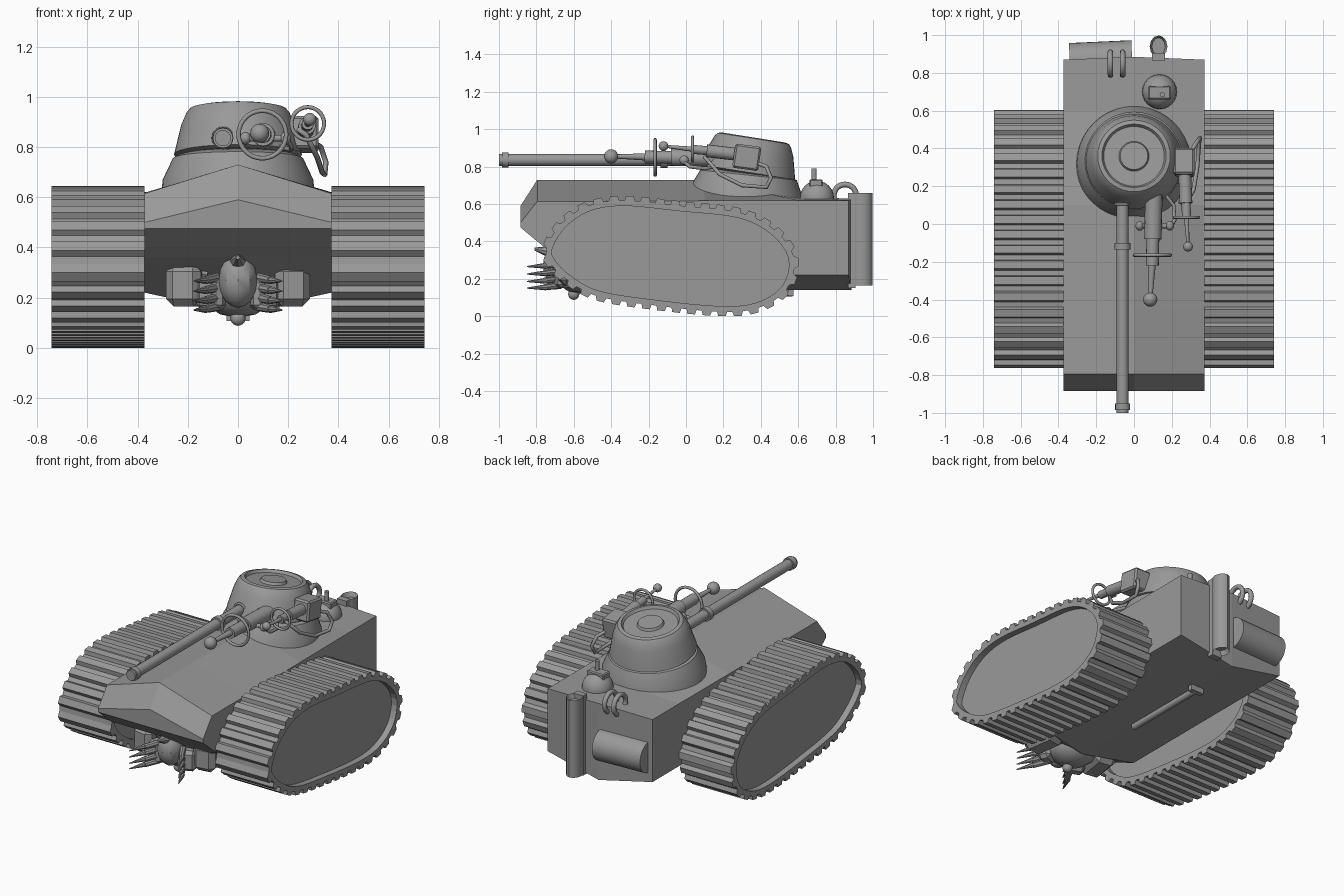
import bpy, bmesh, math
from mathutils import Vector, Euler

cube = bpy.data.objects.get("Cube")
if cube:
    bpy.data.objects.remove(cube, do_unlink=True)

grey = bpy.data.materials.new("armour_grey")
grey.use_nodes = True
grey.diffuse_color = (0.32, 0.32, 0.32, 1)
grey.node_tree.nodes["Principled BSDF"].inputs["Base Color"].default_value = (0.32, 0.32, 0.32, 1)


def finish(name, bm, smooth=True):
    """Turn a bmesh into a coloured object."""
    bmesh.ops.recalc_face_normals(bm, faces=bm.faces[:])
    mesh = bpy.data.meshes.new(name)
    bm.to_mesh(mesh)
    bm.free()
    mesh.materials.append(grey)
    ob = bpy.data.objects.new(name, mesh)
    bpy.context.collection.objects.link(ob)
    if smooth:
        bpy.ops.object.select_all(action='DESELECT')
        ob.select_set(True)
        bpy.context.view_layer.objects.active = ob
        bpy.ops.object.shade_smooth_by_angle(angle=math.radians(35))
    return ob


def rod(name, p, q, r1, r2=None, sides=16):
    """Cylinder or cone between two points."""
    p, q = Vector(p), Vector(q)
    bm = bmesh.new()
    bmesh.ops.create_cone(bm, cap_ends=True, segments=sides, radius1=r1,
                          radius2=r1 if r2 is None else r2, depth=(q - p).length)
    ob = finish(name, bm)
    ob.location = (p + q) / 2
    ob.rotation_euler = (q - p).to_track_quat('Z', 'Y').to_euler()
    return ob


def ball(name, at, scale, u=16, v=10):
    bm = bmesh.new()
    bmesh.ops.create_uvsphere(bm, u_segments=u, v_segments=v, radius=1)
    bmesh.ops.scale(bm, vec=scale, verts=bm.verts[:])
    ob = finish(name, bm)
    ob.location = at
    return ob


def box(name, at, size, rot=(0, 0, 0), bevel=0.0):
    bm = bmesh.new()
    bmesh.ops.create_cube(bm, size=1)
    bmesh.ops.scale(bm, vec=size, verts=bm.verts[:])
    if bevel:
        bmesh.ops.bevel(bm, geom=bm.edges[:], offset=bevel, segments=1, affect='EDGES')
    ob = finish(name, bm, False)
    ob.location, ob.rotation_euler = at, rot
    return ob


def lathe(name, profile, at, tilt=0.0, seg=40):
    """Revolve (radius, height) points around z."""
    bm = bmesh.new()
    verts = [bm.verts.new((r, 0, z)) for r, z in profile]
    edges = [bm.edges.new(pair) for pair in zip(verts, verts[1:])]
    bmesh.ops.spin(bm, geom=verts + edges, cent=(0, 0, 0), axis=(0, 0, 1),
                   angle=math.tau, steps=seg)
    bmesh.ops.remove_doubles(bm, verts=bm.verts[:], dist=1e-4)
    ob = finish(name, bm)
    ob.location, ob.rotation_euler = at, (math.radians(tilt), 0, 0)
    return ob


def hoop(name, at, big, small, rot):
    bpy.ops.mesh.primitive_torus_add(location=at, rotation=rot, major_radius=big,
                                     minor_radius=small, major_segments=28, minor_segments=8)
    ob = bpy.context.object
    ob.name = name
    ob.data.materials.append(grey)
    bpy.ops.object.shade_smooth()


def tube(name, points, r):
    cu = bpy.data.curves.new(name, 'CURVE')
    cu.dimensions, cu.bevel_depth, cu.bevel_resolution, cu.use_fill_caps = '3D', r, 2, True
    sp = cu.splines.new('POLY')
    sp.points.add(len(points) - 1)
    for pt, co in zip(sp.points, points):
        pt.co = (*co, 1)
    cu.materials.append(grey)
    bpy.context.collection.objects.link(bpy.data.objects.new(name, cu))


# Hull: stations of y, ridge, shoulder, lower side and keel heights
W = 0.372
stations = [(-.885, .59, .5, .475, .475), (-.795, .73, .615, .4, .4), (-.745, .73, .615, .36, .36),
            (-.45, .73, .615, .22, .14), (.1, .73, .618, .22, .14), (.6, .635, .62, .22, .14),
            (.87, .63, .62, .22, .14)]
bm = bmesh.new()
loops = []
for y, ridge, shoulder, low, keel in stations:
    bow = y + 0.015 if y > .8 else y
    ring = [(0, bow, ridge), (W, y, shoulder), (W, y, low), (0, bow, keel), (-W, y, low), (-W, y, shoulder)]
    loops.append([bm.verts.new(c) for c in ring])
for a, b in zip(loops, loops[1:]):
    for i in range(6):
        j = (i + 1) % 6
        bm.faces.new((a[i], a[j], b[j], b[i]))
for ring in (loops[0], loops[-1]):
    bm.faces.new(ring[0:4])
    bm.faces.new(ring[3:6] + ring[0:1])
finish("hull", bm, False)

# Track outline, smoothed and resampled evenly
outline = [(-.715, .36), (-.645, .475), (-.515, .562), (-.33, .59), (-.035, .562), (.26, .53),
           (.42, .465), (.525, .36), (.55, .26), (.5, .145), (.365, .07), (.18, .055),
           (-.14, .085), (-.46, .135), (-.62, .22), (-.7, .3)]
P = [Vector(p) for p in outline]
fine = []
for i in range(len(P)):
    a, b, c, d = (P[(i + k) % len(P)] for k in (-1, 0, 1, 2))
    for s in range(30):
        t = s / 30
        fine.append(.5 * (2 * b + (c - a) * t + (2 * a - 5 * b + 4 * c - d) * t * t
                          + (3 * b - a - 3 * c + d) * t ** 3))
run = [0]
for i, p in enumerate(fine):
    run.append(run[-1] + (fine[(i + 1) % len(fine)] - p).length)
LINKS = 37
path, k = [], 0
for i in range(LINKS * 4):
    # Uneven spacing gives wide cleats with steep flanks
    want = run[-1] * (i // 4 + (0, .08, .58, .66)[i % 4]) / LINKS
    while run[k + 1] < want:
        k += 1
    path.append(fine[k].lerp(fine[(k + 1) % len(fine)], (want - run[k]) / (run[k + 1] - run[k])))


def track(name, x0, x1):
    bm = bmesh.new()
    n = len(path)
    rims = {}
    for x in (x0, x1):
        outer, inner = [], []
        for i, p in enumerate(path):
            d = path[(i + 1) % n] - path[i - 1]
            normal = Vector((-d.y, d.x)).normalized()
            q = p + normal * (.054 if i % 4 in (1, 2) else .03)
            outer.append(bm.verts.new((x, q.x, q.y)))
            inner.append(bm.verts.new((x, p.x, p.y)))
        rims[x] = outer, inner
    (oa, ia), (ob_, ib) = rims[x0], rims[x1]
    for a, b in ((oa, ob_), (ia, oa), (ib, ob_), (ia, ib)):
        for i in range(n):
            j = (i + 1) % n
            bm.faces.new((a[i], a[j], b[j], b[i]))
    finish(name, bm, False)
    # Recessed side panels
    bm = bmesh.new()
    ends = [[bm.verts.new((x, p.x, p.y)) for p in path] for x in (x0 + .04, x1 - .04)]
    for e in ends:
        bm.faces.new(e)
    finish(name + "_panels", bm, False)


track("left_track", .372, .742)
track("right_track", -.742, -.372)

# Turret
lathe("turret_base", [(.31, -.1), (.3, 0), (.26, .085), (.23, .1), (0, .1)], (0, .325, .67), -6)
lathe("turret", [(0, -.03), (.235, -.03), (.255, -.02), (.25, 0), (.226, .1), (.207, .145),
                 (.192, .163), (.17, .168), (.16, .15), (.08, .15), (.073, .165), (0, .165)],
      (0, .335, .79), -9)

# Main gun
rod("main_barrel", (-.06, .3, .836), (-.06, -1, .836), .032)
rod("muzzle_collar", (-.06, -.95, .836), (-.06, -.985, .836), .04)
rod("barrel_collar", (-.06, -.1, .836), (-.06, -.135, .836), .042)
hoop("gun_port", (-.06, .105, .836), .038, .007, (math.pi / 2, 0, 0))

# Centre ray gun
rod("ray_body", (.105, .16, .845), (.1, -.08, .85), .046)
rod("ray_neck", (.1, -.08, .85), (.097, -.22, .852), .034)
rod("ray_rod", (.097, -.2, .852), (.086, -.4, .855), .02, .01)
ball("ray_tip", (.086, -.4, .855), (.038, .038, .038))
hoop("ray_hoop", (.097, -.165, .85), .095, .009, (math.pi / 2, 0, 0))
rod("ray_crossbar", (.02, -.01, .835), (.2, -.01, .835), .013)
for x in (.03, .19):
    ball("ray_crossbar_knob", (x, -.01, .835), (.022, .025, .025))
tube("ray_cable", [(.19, -.02, .835), (.215, .02, .8), (.21, .1, .79), (.17, .15, .8)], .01)

# Side ray gun
box("side_gun_box", (.265, .325, .85), (.11, .14, .13), (math.radians(-8), 0, 0), .01)
rod("side_gun_body", (.268, .28, .865), (.275, .11, .885), .034)
rod("side_gun_neck", (.275, .12, .885), (.278, .03, .893), .024)
rod("side_gun_rod", (.278, .04, .893), (.286, -.12, .91), .014, .007)
ball("side_gun_tip", (.286, -.12, .91), (.026, .026, .026))
hoop("side_gun_hoop", (.278, .035, .894), .065, .008, (math.pi / 2, 0, 0))
tube("side_gun_bracket", [(.3, .38, .82), (.33, .43, .8), (.35, .455, .74), (.345, .43, .69),
                          (.335, .3, .7), (.315, .18, .76), (.27, .1, .85), (.24, .12, .87)], .011)
rod("side_gun_arm", (.2, .33, .82), (.28, .33, .82), .03)

# Rear deck: domed hatch with periscope, coils
ball("hatch_dome", (.135, .7, .63), (.092, .092, .095), 24, 12)
box("periscope_base", (.135, .695, .712), (.12, .07, .04), bevel=.006)
rod("periscope", (.15, .685, .7), (.15, .685, .79), .014)
for x in (-.125, -.06):
    hoop("deck_coil", (x, .85, .645), .06, .015, (0, math.pi / 2, 0))

# Rear fittings: upright exhaust duct and lying tank
bm = bmesh.new()
bmesh.ops.create_cone(bm, cap_ends=True, segments=12, radius1=1, radius2=1, depth=.495)
bmesh.ops.scale(bm, vec=(.047, .058, 1), verts=bm.verts[:])
caps = [f for f in bm.faces if len(f.verts) > 4]
bmesh.ops.inset_individual(bm, faces=caps, thickness=.012, depth=0)
for f in caps:
    bmesh.ops.translate(bm, vec=f.normal * -.03, verts=f.verts[:])
finish("exhaust_duct", bm).location = (.13, .94, .412)
box("exhaust_mount", (.13, .885, .405), (.07, .04, .51))
rod("fuel_tank", (-.34, .86, .37), (-.01, .875, .37), .098, sides=28)

# Belly rod
rod("belly_rod", (0, 0, .125), (0, .57, .125), .02)
box("belly_rod_end", (0, .56, .125), (.09, .03, .035))

# Digging creature parts under the nose
ball("belly_pod", (0, -.56, .22), (.15, .14, .1), 10, 6)
ball("head", (0, -.68, .27), (.08, .085, .11), 10, 8)
rod("nose_spike", (0, -.7, .34), (0, -.81, .36), .04, .008, 8)
ball("chin", (0, -.6, .118), (.03, .03, .03))
for side, s in (("left", 1), ("right", -1)):
    box(side + "_arm", (s * .205, -.57, .25), (.14, .22, .17), (0, 0, s * .15), .03)
    rod(side + "_shoulder", (s * .12, -.6, .3), (s * .2, -.6, .32), .035, sides=10)
    box(side + "_palm", (s * .105, -.66, .215), (.11, .08, .13), (0, 0, s * .4), .02)
    for z in (.28, .24, .2, .165):
        rod(side + "_finger", (s * .08, -.67, z), (s * .13, -.76, z - .01), .019, .016, 8)
        rod(side + "_claw", (s * .13, -.75, z - .01), (s * .175, -.85, z - .014), .016, .003, 8)
